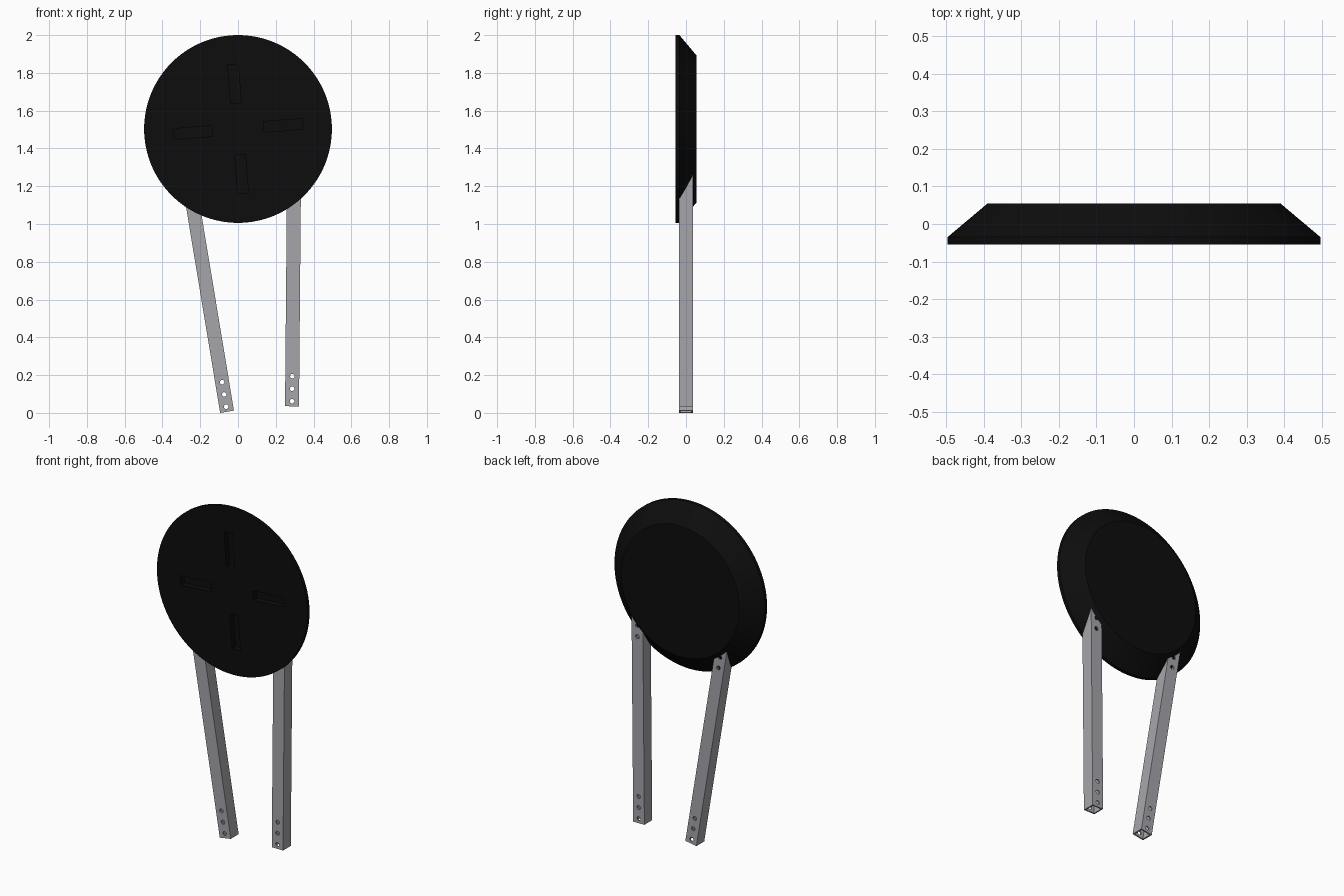
import bpy, bmesh, math
from mathutils import Matrix, Vector

cube = bpy.data.objects.get("Cube")
if cube:
    bpy.data.objects.remove(cube, do_unlink=True)


def material(name, colour):
    mat = bpy.data.materials.new(name)
    mat.use_nodes = True
    mat.diffuse_color = colour
    mat.node_tree.nodes["Principled BSDF"].inputs["Base Color"].default_value = colour
    return mat


def add_object(name, bm, mat=None):
    bmesh.ops.recalc_face_normals(bm, faces=bm.faces)
    mesh = bpy.data.meshes.new(name)
    bm.to_mesh(mesh)
    bm.free()
    obj = bpy.data.objects.new(name, mesh)
    bpy.context.collection.objects.link(obj)
    if mat:
        mesh.materials.append(mat)
    return obj


def add_box(bm, size, matrix):
    bmesh.ops.create_cube(bm, size=1, matrix=matrix @ Matrix.Diagonal((*size, 1)))


def cut(obj, cutter):
    """Subtract the cutter, bake the result and discard the cutter."""
    cutter.hide_render = True
    mod = obj.modifiers.new("cut", "BOOLEAN")
    mod.operation = "DIFFERENCE"
    mod.solver = "EXACT"
    mod.object = cutter
    bpy.ops.object.select_all(action="DESELECT")
    bpy.context.view_layer.objects.active = obj
    obj.select_set(True)
    bpy.ops.object.modifier_apply(modifier=mod.name)
    bpy.data.objects.remove(cutter, do_unlink=True)
    bpy.ops.object.shade_smooth_by_angle(angle=math.radians(25))


black = material("black_plastic", (0.004, 0.004, 0.004, 1))
grey = material("grey_metal", (0.38, 0.38, 0.41, 1))

# Dished disc: thin straight rim at the front, bevelled to a smaller flat back
CENTRE = Vector((0, 0, 1.503))
SIDES = 128
profile = [(0.497, -0.055), (0.497, -0.035), (0.39, 0.055)]
bm = bmesh.new()
rings = []
for radius, y in profile:
    angles = [math.tau * i / SIDES for i in range(SIDES)]
    rings.append([bm.verts.new(CENTRE + Vector((radius * math.cos(a), y, radius * math.sin(a))))
                  for a in angles])
for lower, upper in zip(rings, rings[1:]):
    for i in range(SIDES):
        j = (i + 1) % SIDES
        bm.faces.new((lower[i], lower[j], upper[j], upper[i]))
bm.faces.new(rings[0])
bm.faces.new(rings[-1])
disc = add_object("disc", bm, black)

# Four radial slots sunk into the front of the disc
bm = bmesh.new()
for k in range(4):
    turn = Matrix.Rotation(-math.radians(4.5 + 90 * k), 4, "Y")
    place = Matrix.Translation(CENTRE) @ turn @ Matrix.Translation((0.24, -0.055, 0))
    add_box(bm, (0.205, 0.07, 0.056), place)
cut(disc, add_object("slot_cutter", bm))

# Square tube legs, drilled front to back near both ends
WIDTH, WALL, LENGTH = 0.074, 0.008, 1.27
hole_heights = [0.027 + 0.066 * i for i in range(3)]
hole_heights += [LENGTH - h for h in hole_heights]


def add_leg(name, foot, lean):
    mid = Matrix.Translation((0, 0, LENGTH / 2))
    bm = bmesh.new()
    add_box(bm, (WIDTH, WIDTH, LENGTH), mid)
    leg = add_object(name, bm, grey)

    bm = bmesh.new()
    inner = WIDTH - 2 * WALL
    add_box(bm, (inner, inner, LENGTH + 0.1), mid)
    cut(leg, add_object("bore_cutter", bm))

    bm = bmesh.new()
    for h in hole_heights:
        bmesh.ops.create_cone(bm, cap_ends=True, segments=24, radius1=0.012, radius2=0.012,
                              depth=0.2, matrix=Matrix.Translation((0, 0, h))
                              @ Matrix.Rotation(math.pi / 2, 4, "X"))
    cut(leg, add_object("hole_cutter", bm))
    leg.data.transform(Matrix.Translation(foot) @ Matrix.Rotation(math.radians(lean), 4, "Y"))


add_leg("right_leg", (-0.058, 0, 0.006), -9.4)
add_leg("left_leg", (0.286, 0, 0.035), 0.5)
